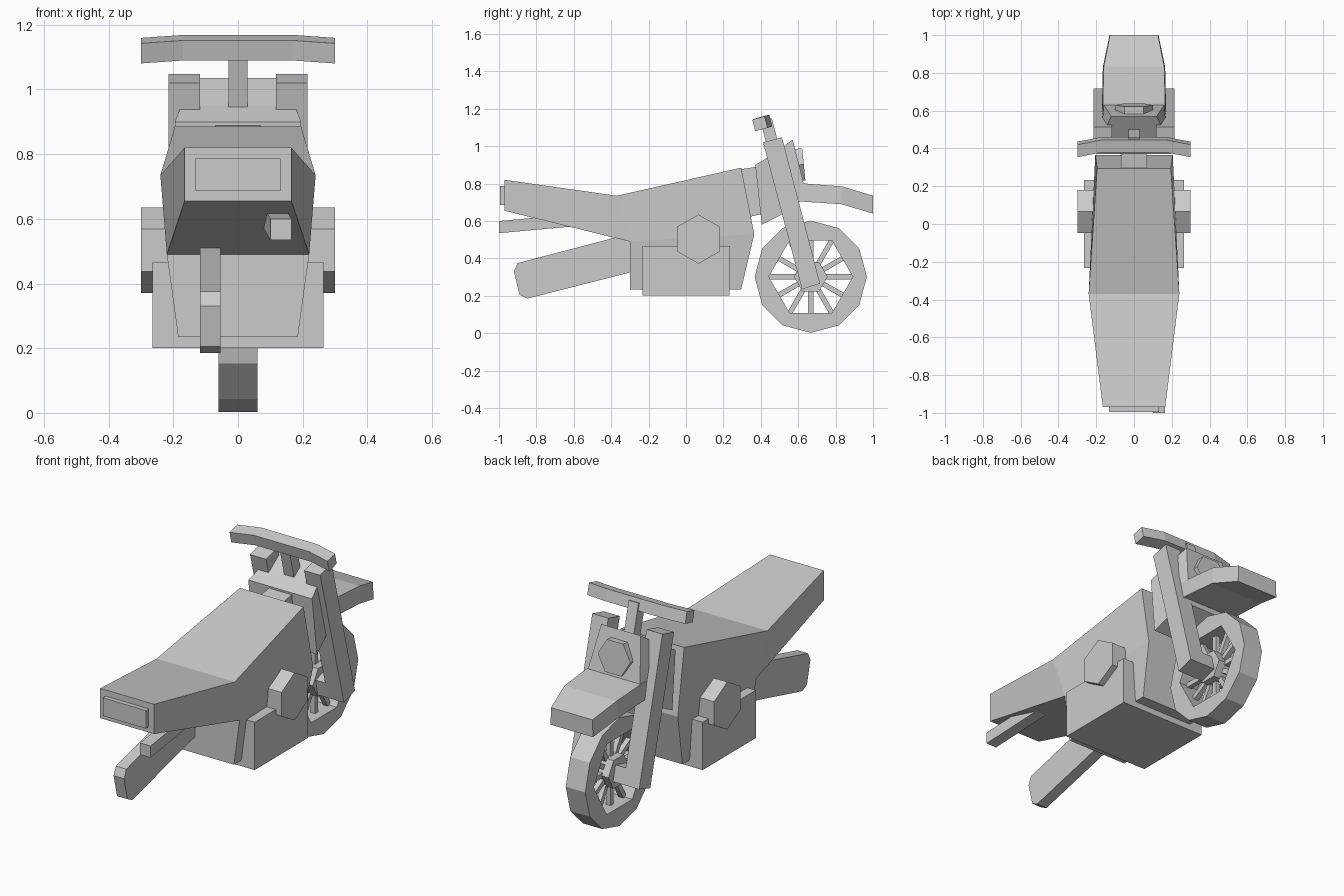
import bpy, bmesh, math
from math import sin, cos, pi

if "Cube" in bpy.data.objects:
    bpy.data.objects.remove(bpy.data.objects["Cube"])


def mesh(name, verts, faces, mirror=False):
    me = bpy.data.meshes.new(name)
    me.from_pydata(verts, [], faces)
    bm = bmesh.new()
    bm.from_mesh(me)
    bmesh.ops.recalc_face_normals(bm, faces=bm.faces)
    bm.to_mesh(me)
    bm.free()
    ob = bpy.data.objects.new(name, me)
    bpy.context.collection.objects.link(ob)
    if mirror:
        ob.modifiers.new("Mirror", 'MIRROR')
    return ob


def prism(name, prof, x0, x1, mirror=False):
    """Side profile (y, z) extruded across x."""
    n = len(prof)
    v = [(x, y, z) for x in (x0, x1) for y, z in prof]
    f = [list(range(n)), list(range(n, 2 * n))]
    f += [(i, (i + 1) % n, n + (i + 1) % n, n + i) for i in range(n)]
    return mesh(name, v, f, mirror)


def shell(name, prof, sides):
    """Symmetric body: profile of (y, z, half width), side faces by index."""
    n = len(prof)
    v = [(s * w, y, z) for s in (-1, 1) for y, z, w in prof]
    f = [[i + k for i in s] for k in (0, n) for s in sides]
    f += [(i, (i + 1) % n, n + (i + 1) % n, n + i) for i in range(n)]
    return mesh(name, v, f)


def rect(y, z, w, h, ang=0):
    """Rotated rectangle profile around (y, z)."""
    c, s = cos(ang), sin(ang)
    return [(y + a * w / 2 * c - b * h / 2 * s, z + a * w / 2 * s + b * h / 2 * c)
            for a, b in ((-1, -1), (1, -1), (1, 1), (-1, 1))]


def ngon(y, z, r, n, start=0):
    return [(y + r * cos(start + 2 * pi * i / n), z + r * sin(start + 2 * pi * i / n))
            for i in range(n)]


RAKE = math.radians(14.5)

# Main body with seat and tail
shell("body",
      [(-.97, .82, .165), (-.37, .735, .24), (.295, .885, .195), (.365, .53, .205),
       (.295, .235, .185), (-.30, .235, .185), (-.30, .49, .22), (-.97, .655, .165)],
      [(0, 1, 6, 7), (1, 2, 3, 6), (3, 4, 5, 6)])
prism("tail_light", rect(-.97, .736, .05, .10), -.132, .132)

# Engine and side covers
prism("engine", rect(0, .333, .465, .265), -.265, .265)
prism("side_covers", ngon(.067, .503, .132, 6, pi / 2), -.30, .30)

# Single swingarm, offset to one side
prism("swingarm", [(-.92, .33), (-.90, .375), (-.25, .545), (-.20, .35),
                   (-.85, .185), (-.89, .205)], -.118, -.054)

# Exhaust, angled slightly inward
ex = [(x + dx, y, z + dz) for y, dx, dz in ((-1, 0, 0), (-.25, -.04, .068))
      for x, z in ((.10, .535), (.165, .535), (.165, .60), (.10, .60))]
mesh("exhaust", ex, [(0, 1, 2, 3), (4, 5, 6, 7)] +
     [(i, (i + 1) % 4, 4 + (i + 1) % 4, 4 + i) for i in range(4)])

# Neck joining body and front fairing
prism("neck", [(.25, .87), (.38, .89), (.42, .64), (.28, .61)], -.07, .07)

# Front fairing and headlight
shell("fairing",
      [(.37, .90, .195), (.455, .95, .175), (.57, 1.035, .12), (.63, .80, .16),
       (.60, .68, .165), (.405, .58, .20)], [(0, 1, 4, 5), (1, 2, 3, 4)])
hl = []
for d in (-.03, .025):
    for i in range(6):
        a, b = .10 * cos(i * pi / 3), .10 * sin(i * pi / 3)
        hl.append((a, .605 + d * cos(.1) - b * sin(.1), .90 + d * sin(.1) + b * cos(.1)))
mesh("headlight", hl, [range(6), range(6, 12)] +
     [(i, (i + 1) % 6, 6 + (i + 1) % 6, 6 + i) for i in range(6)])

# Front fender
shell("fender",
      [(.55, .80, .165), (.64, .80, .165), (.835, .785, .16), (1.0, .735, .127),
       (1.0, .64, .13), (.83, .69, .165), (.60, .705, .17), (.55, .705, .17)],
      [(0, 1, 6, 7), (1, 2, 5, 6), (2, 3, 4, 5)])

# Forks with feet reaching in to the hub
prism("forks", [(.412, 1.02), (.513, 1.047), (.717, .265), (.62, .235)],
      .117, .215, True)
prism("fork_feet", [(.60, .325), (.695, .35), (.717, .265), (.62, .235)],
      .05, .12, True)

# Steering stem and bent handlebar
prism("steering_stem", rect(.46, 1.02, .062, .25, RAKE), -.03, .03)
bar = []
stations = [(-.30, .395, 1.12), (-.17, .42, 1.129), (.17, .42, 1.129), (.30, .395, 1.12)]
for x, y, z in stations:
    bar += [(x, a, b) for a, b in rect(y, z, .068, .064, RAKE)]
mesh("handlebar", bar, [(0, 1, 2, 3), (12, 13, 14, 15)] +
     [(4 * k + i, 4 * k + (i + 1) % 4, 4 * k + 4 + (i + 1) % 4, 4 * k + 4 + i)
      for k in range(3) for i in range(4)])

# Front wheel: 12-sided tyre with six-sided opening
WY, WZ = .667, .302
v, f = [], []
for i in range(12):
    t = i * pi / 6
    inner = .225 if i % 2 == 0 else .225 * cos(pi / 6)
    for r, x in ((.30, -.06), (.30, .06), (inner, .06), (inner, -.06)):
        v.append((x, WY + r * cos(t), WZ + r * sin(t)))
    j = (i + 1) % 12
    f += [(4 * i + k, 4 * i + (k + 1) % 4, 4 * j + (k + 1) % 4, 4 * j + k) for k in range(4)]
mesh("front_tyre", v, f)
prism("front_hub", ngon(WY, WZ, .09, 6), -.055, .055)

# Spokes
for i in range(12):
    t = i * pi / 6
    prism(f"spoke_{i + 1}", rect(WY + .14 * cos(t), WZ + .14 * sin(t), .17, .027, t),
          -.014, .014)
